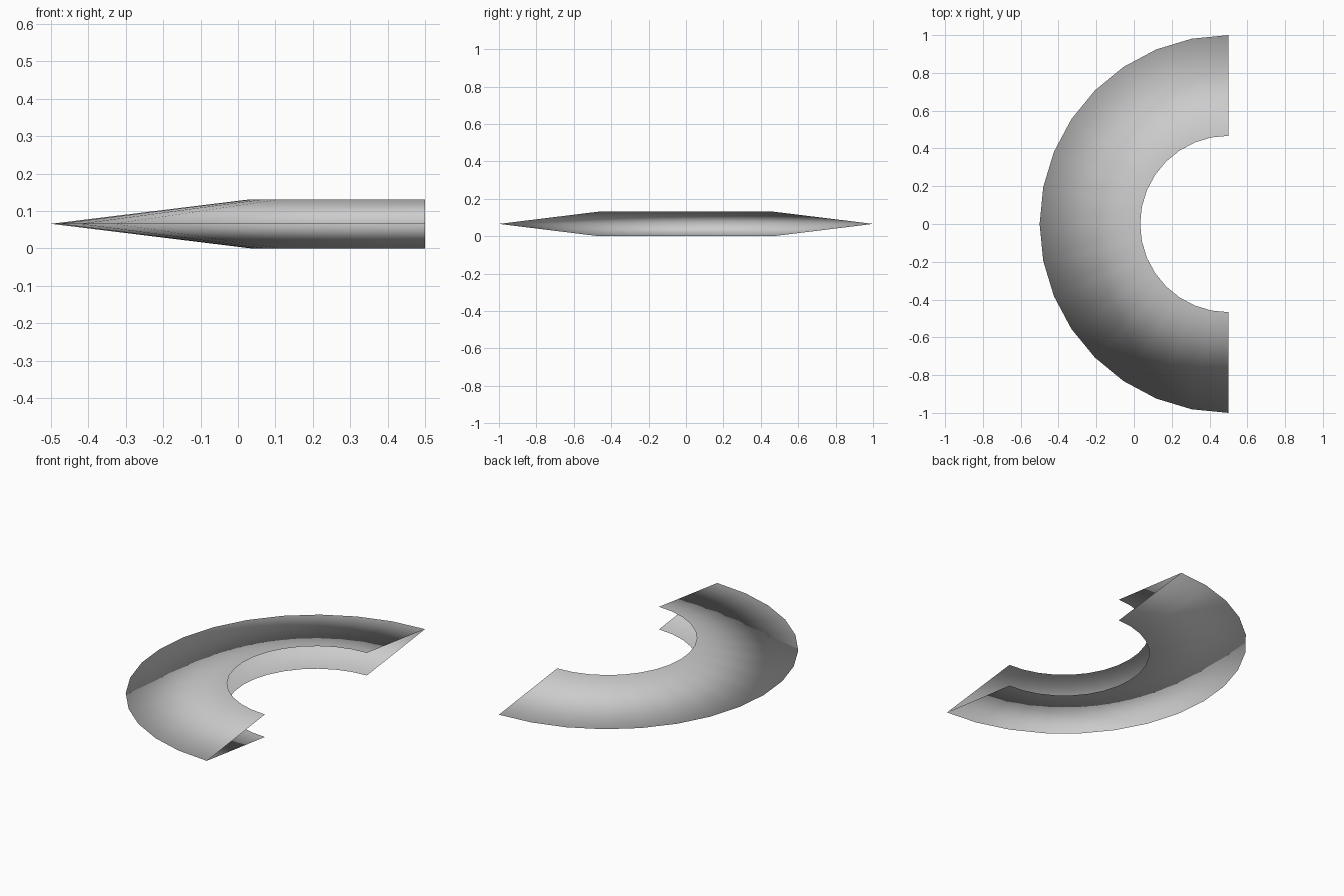
import bpy, bmesh, math
from mathutils import Vector

if "Cube" in bpy.data.objects:
    bpy.data.objects.remove(bpy.data.objects["Cube"])

CENTRE = Vector((0.5, 0, 0))
R_OUT, R_IN, HEIGHT, STEPS = 1.0, 0.467, 0.131, 16

bm = bmesh.new()

# V-shaped cross-section, open towards the inside of the arc
profile = [(R_IN, HEIGHT), (R_OUT, HEIGHT / 2), (R_IN, 0)]
verts = [bm.verts.new(CENTRE + Vector((0, r, z))) for r, z in profile]
edges = [bm.edges.new(pair) for pair in zip(verts, verts[1:])]

# Sweep the section through a half turn on the -x side
bmesh.ops.spin(bm, geom=verts + edges, cent=CENTRE, axis=(0, 0, 1),
               angle=math.pi, steps=STEPS, use_duplicate=False)
bmesh.ops.remove_doubles(bm, verts=bm.verts, dist=1e-5)
bmesh.ops.recalc_face_normals(bm, faces=bm.faces)

# Upper sheet must face up
bm.faces.ensure_lookup_table()
upper = max(bm.faces, key=lambda f: f.calc_center_median().z)
if upper.normal.z < 0:
    bmesh.ops.reverse_faces(bm, faces=bm.faces)
for f in bm.faces:
    f.smooth = True

mesh = bpy.data.meshes.new("half_ring_shell")
bm.to_mesh(mesh)
bm.free()
bpy.context.collection.objects.link(bpy.data.objects.new("half_ring_shell", mesh))
